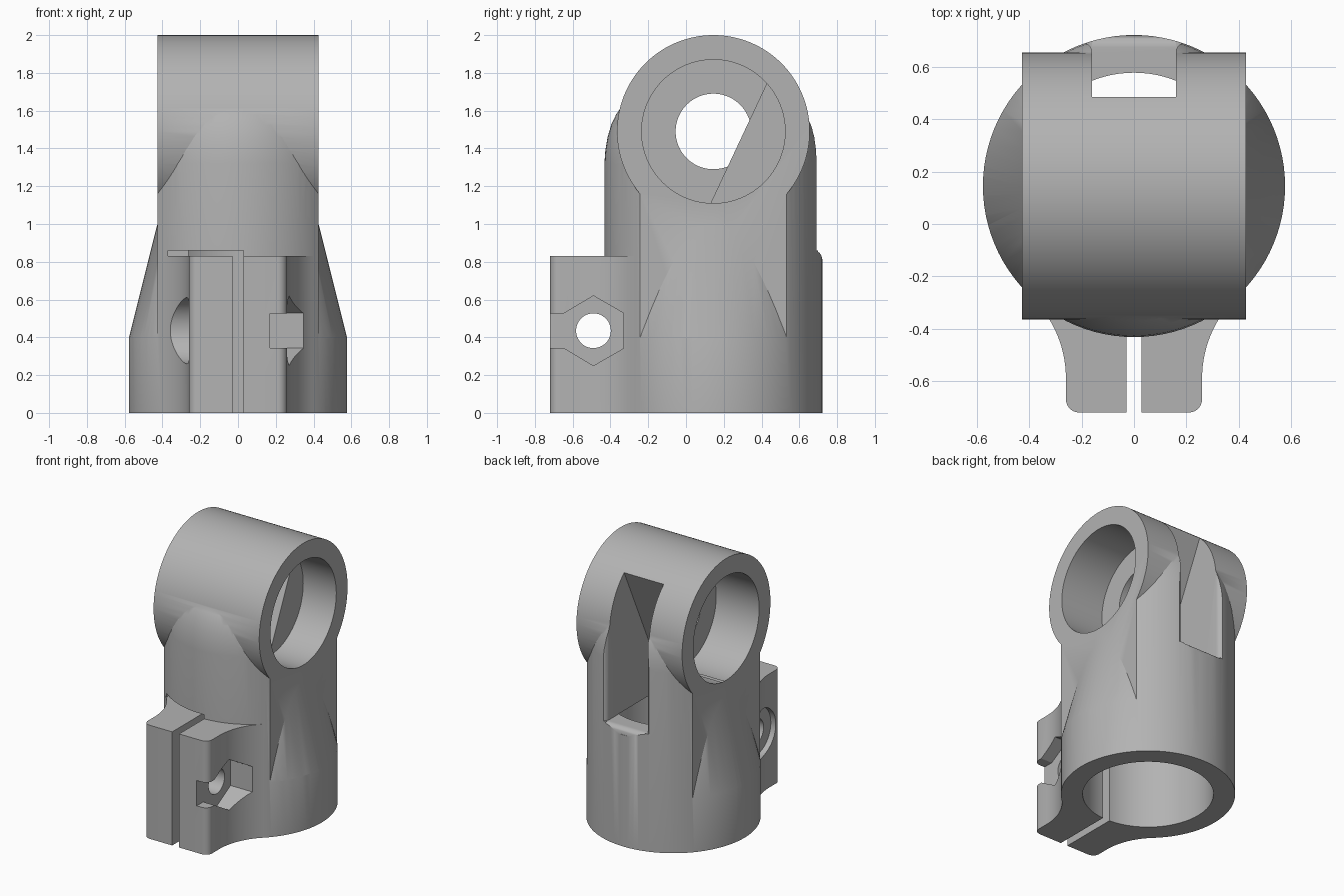
import bpy, bmesh, math
from math import sin, cos, pi, sqrt

old = bpy.data.objects.get("Cube")
if old:
    bpy.data.objects.remove(old, do_unlink=True)

SEG = 96
CY = 0.145          # shared centre line of post and cross tube
POST_R = 0.577
TUBE_Z = 1.49
HALF = 0.427        # half length of the cross tube
BOLT = (-0.49, 0.435)

grey = bpy.data.materials.new("grey_plastic")
grey.use_nodes = True
grey.diffuse_color = (0.45, 0.45, 0.45, 1)
grey.node_tree.nodes["Principled BSDF"].inputs["Base Color"].default_value = (0.45, 0.45, 0.45, 1)


def make(name, bm):
    bmesh.ops.recalc_face_normals(bm, faces=bm.faces)
    me = bpy.data.meshes.new(name)
    bm.to_mesh(me)
    bm.free()
    me.materials.append(grey)
    ob = bpy.data.objects.new(name, me)
    bpy.context.collection.objects.link(ob)
    return ob


def prism(name, pts, lo, hi, axis="z"):
    """Extrude a flat outline: (x, y) along z, or (y, z) along x."""
    place = (lambda a, b, t: (a, b, t)) if axis == "z" else (lambda a, b, t: (t, a, b))
    bm = bmesh.new()
    base = bm.faces.new([bm.verts.new(place(a, b, lo)) for a, b in pts])
    ext = bmesh.ops.extrude_face_region(bm, geom=[base])
    top = [g for g in ext["geom"] if isinstance(g, bmesh.types.BMVert)]
    bmesh.ops.translate(bm, verts=top, vec=place(0, 0, hi - lo))
    return make(name, bm)


def arc(cx, cy, r, a0, a1, n):
    return [(cx + r * cos(a0 + (a1 - a0) * i / n), cy + r * sin(a0 + (a1 - a0) * i / n))
            for i in range(n + 1)]


def disc(cx, cy, r, n=SEG, turn=0.0):
    return arc(cx, cy, r, turn, turn + 2 * pi, n)[:-1]


def rect(x0, x1, y0, y1):
    return [(x0, y0), (x1, y0), (x1, y1), (x0, y1)]


def lathe(name, profile):
    """Solid of revolution about the post axis from (radius, z) rings."""
    bm = bmesh.new()
    rings = [[bm.verts.new((x, y, z)) for x, y in disc(0, CY, r)] for r, z in profile]
    for a, b in zip(rings, rings[1:]):
        for i in range(SEG):
            j = (i + 1) % SEG
            bm.faces.new((a[i], a[j], b[j], b[i]))
    bm.faces.new(rings[0])
    bm.faces.new(rings[-1])
    return make(name, bm)


def boolean(target, other, op):
    mod = target.modifiers.new(op.lower(), "BOOLEAN")
    mod.operation = op
    mod.solver = "EXACT"
    mod.object = other
    bpy.context.view_layer.objects.active = target
    bpy.ops.object.modifier_apply(modifier=mod.name)
    bpy.data.objects.remove(other, do_unlink=True)


# Post with a softly domed top
body = lathe("tube_clamp_bracket", [
    (POST_R, -0.1), (POST_R, 1.32), (0.572, 1.39), (0.56, 1.46),
    (0.541, 1.525), (0.515, 1.58), (0.48, 1.63), (0.4, 1.69)])

# Cross tube
boolean(body, prism("cross_tube", disc(CY, TUBE_Z, 0.51, 128), -0.52, 0.52, "x"), "UNION")

# Flat sides, leaving a conical shoulder low on the post
for s in (-1, 1):
    side = prism("side_cutter", rect(min(s * HALF, s), max(s * HALF, s), -1, 1.2), 0.33, 2.2)
    cone = lathe("shoulder", [(0.627, 0.2), (HALF - 0.0005, 1.0)])
    boolean(side, cone, "DIFFERENCE")
    boolean(body, side, "DIFFERENCE")

# Clamp ears: rounded front corners and concave flanks tangent to the post
EAR, FRONT, START, CORNER = 0.26, -0.72, -0.59, 0.05
dy = CY - START
fr = (EAR ** 2 + dy ** 2 - POST_R ** 2) / (2 * (POST_R - EAR))
end = math.atan2(dy, -(EAR + fr))
half = arc(EAR - CORNER, FRONT + CORNER, CORNER, -pi / 2, 0, 6)
half += arc(EAR + fr, START, fr, pi, end, 20)
half += [(0.36, -0.15)]
outline = half + [(-x, y) for x, y in reversed(half)]
boolean(body, prism("clamp_ears", outline, -0.1, 0.83), "UNION")


def cut(pts, lo, hi, axis="z"):
    boolean(body, prism("cutter", pts, lo, hi, axis), "DIFFERENCE")


# Level base and post bore
cut(rect(-1, 1, -1, 1), -0.3, 0)
cut(disc(0, CY, 0.433), -0.2, 0.861)

# Tube bores from both ends, with a thin web between them and a hole through it
cut(disc(CY, TUBE_Z, 0.38), 0.08, 0.7, "x")
cut(disc(CY, TUBE_Z, 0.38), -0.7, -0.08, "x")
cut(disc(CY, TUBE_Z, 0.20), -0.3, 0.3, "x")

# Rear window with a slanted inner face and a rounded sill
slope = 0.469
window = [(0.13 + (z - 1.11) * slope, z) for z in (2.2, 0.86)]
window += arc(0.675, 0.815, 0.045, pi / 2, 0, 6) + [(1, 0.815), (1, 2.2)]
cut(window, -0.16, 0.16, "x")

# Rounded rear edges of the window
flare = arc(0.2, 0.655, 0.04, pi, pi / 2, 5) + [(0.2, 0.8)]
cut(flare + [(-x, y) for x, y in reversed(flare)], 0.86, 1.5)

# Clamp slit and the relief gap above one ear
cut(rect(-0.028, 0.028, -0.9, -0.1), -0.2, 0.8605)
cut(rect(-0.37, 0.0275, -0.9, -0.2), 0.83, 0.8602)

# Bolt hole, round head recess, hexagonal nut pocket with a front entry
by, bz = BOLT
cut(disc(by, bz, 0.092, 48), -0.6, 0.6, "x")
cut(disc(by, bz, 0.175, 64), -0.6, -0.22, "x")
hx = disc(by, bz, 0.185, 6, pi / 6)
pocket = [p for p in hx if p[0] > by - 0.1]
pocket.sort(key=lambda p: math.atan2(p[1] - bz, p[0] - by))
pocket += [(-0.645, bz + 0.0925), (-0.8, bz + 0.0925), (-0.8, bz - 0.0925), (-0.645, bz - 0.0925)]
cut(pocket, 0.17, 0.6, "x")

# Smooth the round faces, keep machined edges crisp
bpy.ops.object.select_all(action="DESELECT")
body.select_set(True)
bpy.context.view_layer.objects.active = body
bpy.ops.object.shade_smooth_by_angle(angle=math.radians(28))
